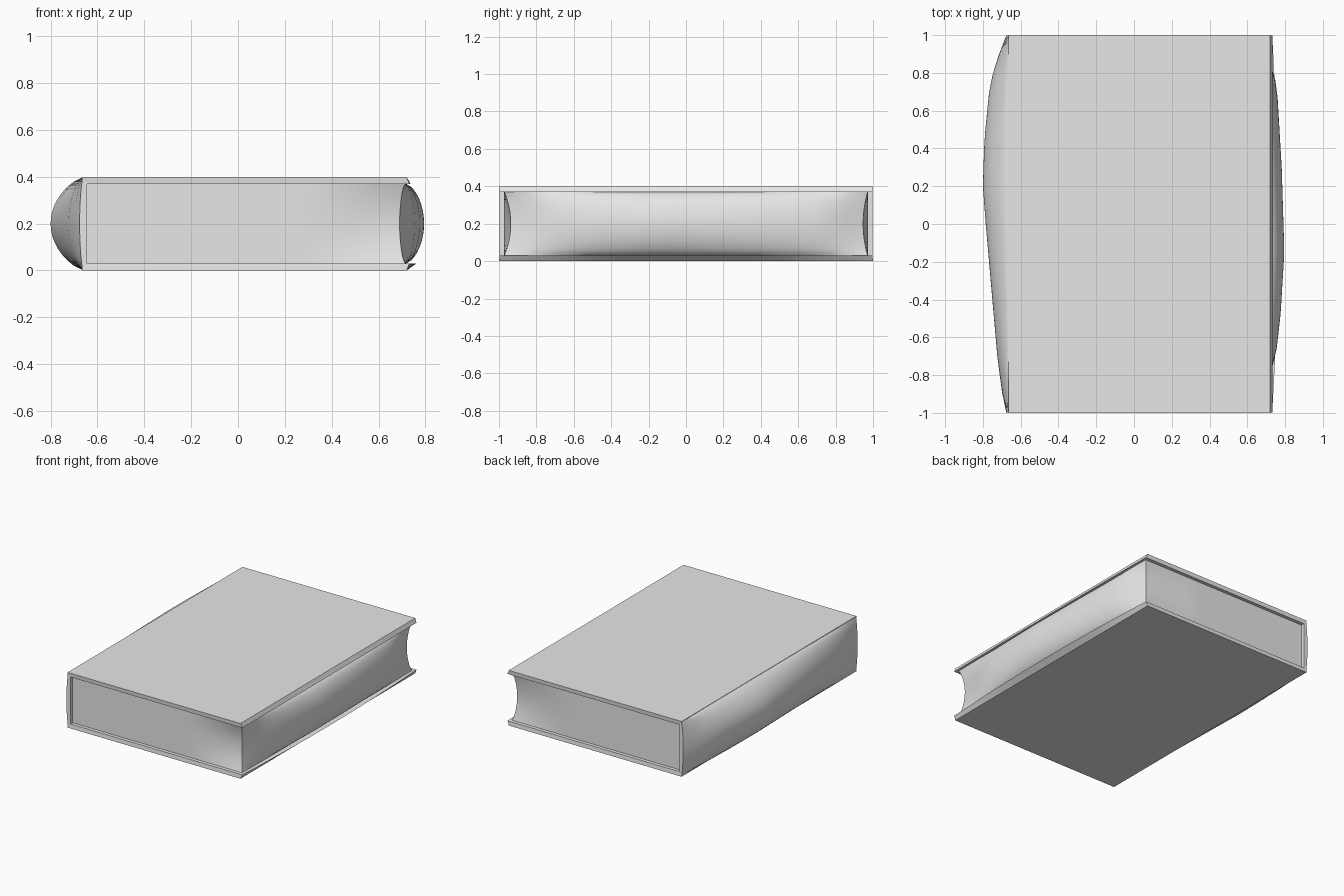
import bpy
import bmesh
import math

cube = bpy.data.objects.get("Cube")
if cube:
    bpy.data.objects.remove(cube, do_unlink=True)

# One plain grey for the whole book
grey = bpy.data.materials.new("plain grey")
grey.use_nodes = True
grey.diffuse_color = (0.8, 0.8, 0.8, 1)
grey.node_tree.nodes["Principled BSDF"].inputs["Base Color"].default_value = grey.diffuse_color

MID = 0.2  # middle height of the book


def interp(points, y):
    """Piecewise linear value along the length."""
    for (a, va), (b, vb) in zip(points, points[1:]):
        if y <= b:
            return va + (vb - va) * max(0, y - a) / (b - a)
    return points[-1][1]


def shaped_box(name, cuts, shape, angle):
    """Subdivided cube whose points (each axis -1..1) are moved by shape."""
    bm = bmesh.new()
    bmesh.ops.create_cube(bm, size=2)
    bmesh.ops.subdivide_edges(bm, edges=bm.edges[:], cuts=cuts, use_grid_fill=True)
    for v in bm.verts:
        v.co = shape(*v.co)
    bmesh.ops.recalc_face_normals(bm, faces=bm.faces[:])
    mesh = bpy.data.meshes.new(name)
    bm.to_mesh(mesh)
    bm.free()
    mesh.materials.append(grey)
    obj = bpy.data.objects.new(name, mesh)
    bpy.context.collection.objects.link(obj)
    bpy.ops.object.select_all(action="DESELECT")
    obj.select_set(True)
    bpy.context.view_layer.objects.active = obj
    bpy.ops.object.shade_smooth_by_angle(angle=math.radians(angle))
    return obj


# Outermost reach of the two long sides, along y
SPINE = [(-1, -0.675), (-0.98, -0.686), (-0.72, -0.722), (-0.4, -0.75), (0, -0.785),
         (0.2, -0.8), (0.45, -0.792), (0.75, -0.762), (0.97, -0.692), (1, -0.675)]
FORE = [(-0.97, 0.69), (-0.8, 0.725), (-0.72, 0.75), (-0.5, 0.775), (-0.15, 0.796),
        (0.3, 0.782), (0.75, 0.756), (0.97, 0.69)]


# Pages: fore edge hollow at the corners and swollen in the middle
def page_shape(u, v, w):
    arch = 1 - w * w
    hollow = max(0, (u - 0.4) / 0.6) * arch
    y = v * (0.972 - (0.035 if v < 0 else 0.025) * hollow * abs(v))
    edge = 0.715 + (interp(FORE, v * 0.97) - 0.715) * arch ** 0.65
    x = -0.65 + (edge + 0.65) * (u + 1) / 2
    return x, y, MID + w * 0.172


shaped_box("page_block", 19, page_shape, 40)


# Spine: rounded shell bulging away from the pages
def spine_shape(u, v, w):
    arch = (1 - w * w) ** 0.75
    y = v * 0.998
    outer = -0.662 + (interp(SPINE, y) + 0.662) * arch
    x = outer if u < -0.99 else -0.645 + (outer + 0.645) * (1 - u) / 2
    return x, y, MID + w * 0.199


shaped_box("spine", 19, spine_shape, 50)


# Covers: flat boards whose fore edge flares toward the pages
def cover_shape(side, lip, swell):
    def shape(u, v, w):
        inward = (1 - w * side) / 2
        edge = 0.72 + inward * (lip + swell * (1 - v * v))
        x = -0.665 + (edge + 0.665) * (u + 1) / 2
        return x, v * (1 - 0.003 * inward), MID + side * 0.185 + w * 0.015
    return shape


shaped_box("top_cover", 7, cover_shape(1, 0.012, 0.004), 20)
shaped_box("bottom_cover", 7, cover_shape(-1, 0.012, 0.03), 20)
